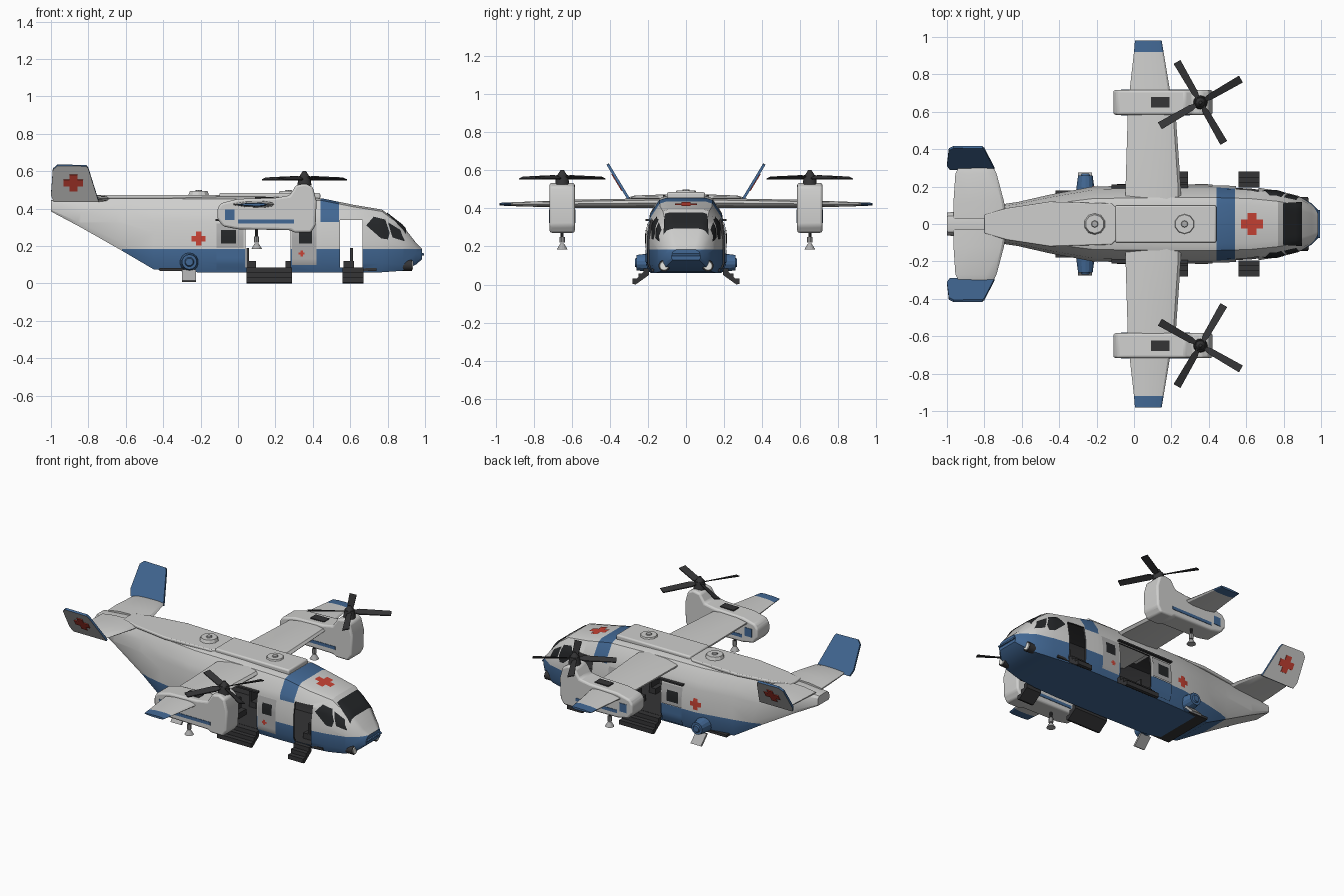
import bpy, bmesh, math
from mathutils import Vector, Matrix
from mathutils.bvhtree import BVHTree

if "Cube" in bpy.data.objects:
    bpy.data.objects.remove(bpy.data.objects["Cube"])


def material(name, r, g, b):
    m = bpy.data.materials.new(name)
    m.diffuse_color = (r, g, b, 1)
    m.use_nodes = True
    m.node_tree.nodes["Principled BSDF"].inputs["Base Color"].default_value = m.diffuse_color
    return m


WHITE = material("light grey paint", .62, .62, .61)
BLUE = material("blue paint", .055, .14, .30)
DARK = material("dark grey", .035, .035, .037)
GLASS = material("black glass", .018, .02, .022)
RED = material("red", .58, .055, .035)
GREY = material("mid grey", .42, .42, .42)
LAMP = material("lamp white", .8, .8, .76)


def finish(name, bm, *mats, bevel=0):
    me = bpy.data.meshes.new(name)
    bm.to_mesh(me)
    bm.free()
    ob = bpy.data.objects.new(name, me)
    bpy.context.collection.objects.link(ob)
    for m in mats:
        me.materials.append(m)
    if bevel:
        mod = ob.modifiers.new("bevel", 'BEVEL')
        mod.width, mod.segments = bevel, 3
    return ob


def loft_bm(rings):
    bm = bmesh.new()
    rows = [[bm.verts.new(p) for p in r] for r in rings]
    n = len(rows[0])
    for a, b in zip(rows, rows[1:]):
        for i in range(n):
            bm.faces.new((a[i], a[(i + 1) % n], b[(i + 1) % n], b[i]))
    bm.faces.new(rows[0])
    bm.faces.new(rows[-1])
    bmesh.ops.recalc_face_normals(bm, faces=bm.faces)
    return bm


def prism(name, pts, axis, a, b, mat, bevel=0):
    """Extrude a 2D outline along an axis from a to b."""
    put = {'x': lambda p, t: (t, p[0], p[1]), 'y': lambda p, t: (p[0], t, p[1]),
           'z': lambda p, t: (p[0], p[1], t)}[axis]
    return finish(name, loft_bm([[put(p, t) for p in pts] for t in (a, b)]), mat, bevel=bevel)


def box(name, x0, x1, y0, y1, z0, z1, mat, bevel=0):
    return prism(name, rect(x0, x1, y0, y1), 'z', z0, z1, mat, bevel)


def rect(a, b, c, d):
    return [(a, c), (b, c), (b, d), (a, d)]


def tube(name, loc, axis, r1, r2, length, mat, n=16):
    bm = bmesh.new()
    rot = Vector((0, 0, 1)).rotation_difference(Vector(axis)).to_matrix().to_4x4()
    bmesh.ops.create_cone(bm, cap_ends=True, segments=n, radius1=r1, radius2=r2, depth=length,
                          matrix=Matrix.Translation(loc) @ rot)
    return finish(name, bm, mat)


def cross(cx, cy, r):
    w = r * .4
    q = [(r, -w), (r, w), (w, w)]
    out = []
    for k in range(4):
        for x, y in q:
            for _ in range(k):
                x, y = -y, x
            out.append((cx + x, cy + y))
    return out


# ---- fuselage shell: x, bottom, top, half width
stations = [(-1, .385, .445, .06), (-.84, .30, .46, .085), (-.62, .175, .465, .118),
            (-.45, .075, .465, .157), (-.22, .06, .465, .2), (.1, .06, .465, .207),
            (.45, .06, .455, .207), (.62, .06, .42, .2), (.77, .06, .395, .178),
            (.88, .068, .31, .15), (.95, .10, .22, .11), (.985, .13, .185, .075)]
outline = [(.9, 0), (1, .14), (1, .5), (.91, .78), (.68, .97), (.5, 1)]
rings = []
for x, zb, zt, w in stations:
    half = [(x, f * w, zb + g * (zt - zb)) for f, g in outline]
    rings.append(half + [(x, -y, z) for _, y, z in reversed(half)])
hull = loft_bm(rings)
for co, no in (((0, 0, .185), (0, 0, 1)), ((0, 0, .33), (0, 0, 1)),
               ((.44, 0, 0), (1, 0, 0)), ((.54, 0, 0), (1, 0, 0))):
    bmesh.ops.bisect_plane(hull, geom=hull.verts[:] + hull.edges[:] + hull.faces[:],
                           plane_co=co, plane_no=no)
for f in hull.faces:
    c = f.calc_center_median()
    if (c.z < .185 and c.x > -.62) or (.44 < c.x < .54 and c.z > .33):
        f.material_index = 1
skin = BVHTree.FromBMesh(hull)
fuselage = finish("fuselage", hull, WHITE, BLUE, DARK, DARK)
mod = fuselage.modifiers.new("shell", 'SOLIDIFY')
mod.thickness, mod.offset, mod.material_offset = .012, -1, 2
for x0, x1, top in ((.04, .28, .33), (.545, .665, .34)):
    cutter = box("door_cutter", x0, x1, -.4, .4, .085, top, DARK)
    cutter.hide_render = True
    cutter.hide_set(True)
    mod = fuselage.modifiers.new("door", 'BOOLEAN')
    mod.operation, mod.solver, mod.object = 'DIFFERENCE', 'EXACT', cutter


def decal(name, pts, direction, mat, lift=.004):
    """Project a 2D outline onto the fuselage along a direction."""
    d = Vector(direction)
    up = abs(d.z) > .5
    bm = bmesh.new()
    bm.faces.new([bm.verts.new((p[0], p[1], 0)) for p in pts])
    for k in (0, 1):
        lo, hi = min(p[k] for p in pts), max(p[k] for p in pts)
        n = max(2, int((hi - lo) / .015))
        for i in range(1, n):
            co = [0, 0, 0]
            no = [0, 0, 0]
            co[k], no[k] = lo + (hi - lo) * i / n, 1
            bmesh.ops.bisect_plane(bm, geom=bm.verts[:] + bm.edges[:] + bm.faces[:],
                                   plane_co=co, plane_no=no)
    for v in bm.verts:
        p = Vector((v.co.x, v.co.y, 0)) if up else Vector((v.co.x, 0, v.co.y))
        hit, nor, _, _ = skin.ray_cast(p - d * 3, d)
        v.co = hit + nor * lift if hit else p
    bm.normal_update()
    for f in bm.faces:
        if f.normal.dot(d) > 0:
            f.normal_flip()
    finish(name, bm, mat)


# ---- windows, panels and crosses on the skin
DOWN = (0, 0, -1)
decal("roof_cross", cross(.63, 0, .058), DOWN, RED)
decal("windshield", [(.795, -.11), (.895, -.115), (.895, .115), (.795, .11)], DOWN, GLASS)
for s in (1, -1):
    d = (0, -s, 0)
    decal("sliding_door", rect(-.115, .03, .19, .32), d, GREY, .007)
    decal("sliding_door_base", rect(-.115, .03, .075, .185), d, BLUE, .007)
    decal("middle_panel", rect(.29, .42, .10, .32), d, GREY)
    decal("cabin_window", rect(-.09, -.01, .215, .285), d, GLASS, .011)
    decal("middle_window", rect(.325, .395, .215, .285), d, GLASS, .008)
    decal("side_cross", cross(-.21, .24, .037), d, RED)
    decal("small_cross", cross(.34, .16, .016), d, RED, .008)
    decal("cockpit_window", [(.685, .31), (.725, .355), (.785, .34), (.81, .27), (.80, .235),
                             (.765, .24)], d, GLASS)
    decal("front_quarter_window", [(.80, .325), (.825, .245), (.89, .225), (.865, .285)], d, GLASS)

# ---- roof spine, hatches and rails
spine = [(-.80, .05), (-.68, .085), (-.45, .12), (-.12, .11), (-.1, .09), (.44, .09)]
prism("roof_spine", spine + [(x, -y) for x, y in reversed(spine)], 'z', .455, .474, WHITE, .006)
box("wing_root_fairing", -.1, .44, -.1, .1, .45, .485, WHITE, .01)
for x in (-.21, .27):
    tube("roof_hatch", (x, 0, .483), (0, 0, 1), .058, .05, .022, WHITE, 10)
    tube("roof_hatch_cap", (x, 0, .496), (0, 0, 1), .02, .016, .008, GREY, 8)

# ---- interior
box("cabin_floor", -.42, .74, -.18, .18, .068, .084, DARK)
for s in (1, -1):
    for x, w in ((.045, -.03), (.285, .03), (.60, .035)):
        y = s * .09
        box("seat", min(x, x - w), max(x, x - w) + .02, y - .04, y + .04, .084, .12, DARK)
        box("seat_back", x, x + .014, y - .04, y + .04, .084, .19, DARK)


def wing_ring(y, x0, x1, z, t, dy=0, dz=1):
    foil = [(0, -.1), (.3, -.42), (.75, -.5), (.95, -.3), (1, 0), (.95, .3), (.75, .5), (.3, .42), (0, .1)]
    return [(x0 + f * (x1 - x0), y + g * t * dy, z + g * t * dz) for f, g in foil]


# ---- main wing with blue tips
half = [(.98, .005, .148, .422, .014), (.92, 0, .158, .422, .02), (.70, -.025, .195, .423, .035),
        (.6, -.033, .222, .424, .042), (.2, -.045, .25, .428, .05)]
wing = loft_bm([wing_ring(-y, *r) for y, *r in half] + [wing_ring(y, *r) for y, *r in reversed(half)])
for f in wing.faces:
    f.material_index = int(abs(f.calc_center_median().y) > .93)
finish("main_wing", wing, WHITE, BLUE)

for s in (1, -1):
    # ---- nacelle
    Y = s * .65
    prism("nacelle", [(-.11, .345), (-.08, .305), (.0, .29), (.28, .285), (.30, .272), (.39, .272),
                      (.415, .31), (.42, .44), (.40, .515), (.36, .535), (.31, .525), (.275, .47),
                      (.2, .458), (0, .452), (-.09, .43), (-.11, .40)], 'y', Y - .066, Y + .066, WHITE, .026)
    for o in (-1, 1):
        y = Y + o * .066
        box("nacelle_stripe", .0, .3, y - .003, y + .003, .322, .342, BLUE)
        box("nacelle_marking", -.07, -.02, y - .003, y + .003, .34, .395, BLUE)
    box("nacelle_intake", .09, .19, Y - .028, Y + .028, .45, .462, DARK)
    # ---- hanging light below the nacelle
    tube("lamp_stalk", (.1, Y, .265), (0, 0, 1), .008, .008, .06, DARK, 8)
    tube("lamp_body", (.1, Y, .235), (0, 0, 1), .014, .014, .03, GREY, 10)
    tube("lamp_shade", (.1, Y, .2), (0, 0, 1), .028, .01, .03, GREY, 12)
    # ---- rotor
    tube("rotor_mast", (.355, Y, .55), (0, 0, 1), .038, .03, .05, DARK)
    tube("rotor_cap", (.355, Y, .588), (0, 0, 1), .026, .008, .028, DARK)
    for k in range(4):
        bm = loft_bm([[(r, a * w, z + a * tw) for a in (-.5, .5)] + [(r, a * w, z + a * tw + .006) for a in (.5, -.5)]
                      for r, w, z, tw in ((.02, .016, .56, .006), (.06, .034, .56, .018), (.25, .042, .556, .010))])
        bmesh.ops.rotate(bm, verts=bm.verts, matrix=Matrix.Rotation(math.radians(30 + 90 * k), 3, 'Z'))
        for v in bm.verts:
            v.co = (v.co.x + .355, s * v.co.y + Y, v.co.z)
        bmesh.ops.recalc_face_normals(bm, faces=bm.faces)
        finish("rotor_blade", bm, DARK)

    # ---- tailplane and canted fin
    finish("tailplane", loft_bm([wing_ring(s * .03, -.965, -.68, .452, .04),
                                 wing_ring(s * .12, -.965, -.695, .455, .036),
                                 wing_ring(s * .27, -.955, -.735, .455, .025),
                                 wing_ring(s * .30, -.94, -.75, .452, .014)]), WHITE)
    out = Vector((0, s * .19, -.115)).normalized()
    up = Vector((0, s * .115, .19)).normalized()
    base = Vector((0, s * .295, .44))
    shape = [(-.985, 0), (-.745, 0), (-.80, .205), (-.81, .222), (-.965, .225), (-.99, .20), (-1, .04)]
    fin = loft_bm([[Vector((x, 0, 0)) + base + up * h + out * t for x, h in shape] for t in (-.007, .007)])
    for f in fin.faces:
        f.material_index = int(f.normal.dot(out) < .5)
    finish("tail_fin", fin, WHITE, BLUE)
    finish("fin_cross", loft_bm([[Vector((x, 0, 0)) + base + up * h + out * t for x, h in cross(-.88, .118, .052)]
                                 for t in (.006, .011)]), RED)

    # ---- boarding steps
    stair = [(.195, .085), (.222, .085), (.222, .058), (.25, .058), (.25, .032), (.28, .032),
             (.28, .004), (.265, 0), (.195, .05)]
    for n, x0, x1 in (("cabin_steps", .045, .29), ("cockpit_steps", .56, .67)):
        prism(n, [(s * y, z) for y, z in stair], 'x', x0, x1, DARK)
    box("door_rail", -.12, .29, s * .2 - .012, s * .2 + .012, .335, .345, DARK)

    # ---- rear side pods with support pads
    tube("side_pod", (-.26, s * .215, .115), (0, s, 0), .052, .04, .09, BLUE, 14)
    tube("side_pod_cap", (-.26, s * .262, .115), (0, s, 0), .028, .02, .014, BLUE, 14)
    prism("support_pad", [(s * y, z) for y, z in ((.2, .07), (.215, .075), (.275, .015), (.262, .008))],
          'x', -.30, -.225, GREY)

    # ---- nose lamps
    tube("nose_lamp_housing", (.9, s * .115, .098), (1, 0, 0), .03, .03, .06, DARK)
    tube("nose_lamp", (.932, s * .115, .098), (1, 0, 0), .025, .022, .006, LAMP)
box("nose_bumper", .955, .995, -.075, .075, .15, .162, BLUE, .004)

# ---- smooth shading with sharp edges kept
for ob in bpy.context.scene.objects:
    if not ob.hide_render:
        ob.select_set(True)
        bpy.context.view_layer.objects.active = ob
bpy.ops.object.shade_smooth_by_angle(angle=math.radians(25))
